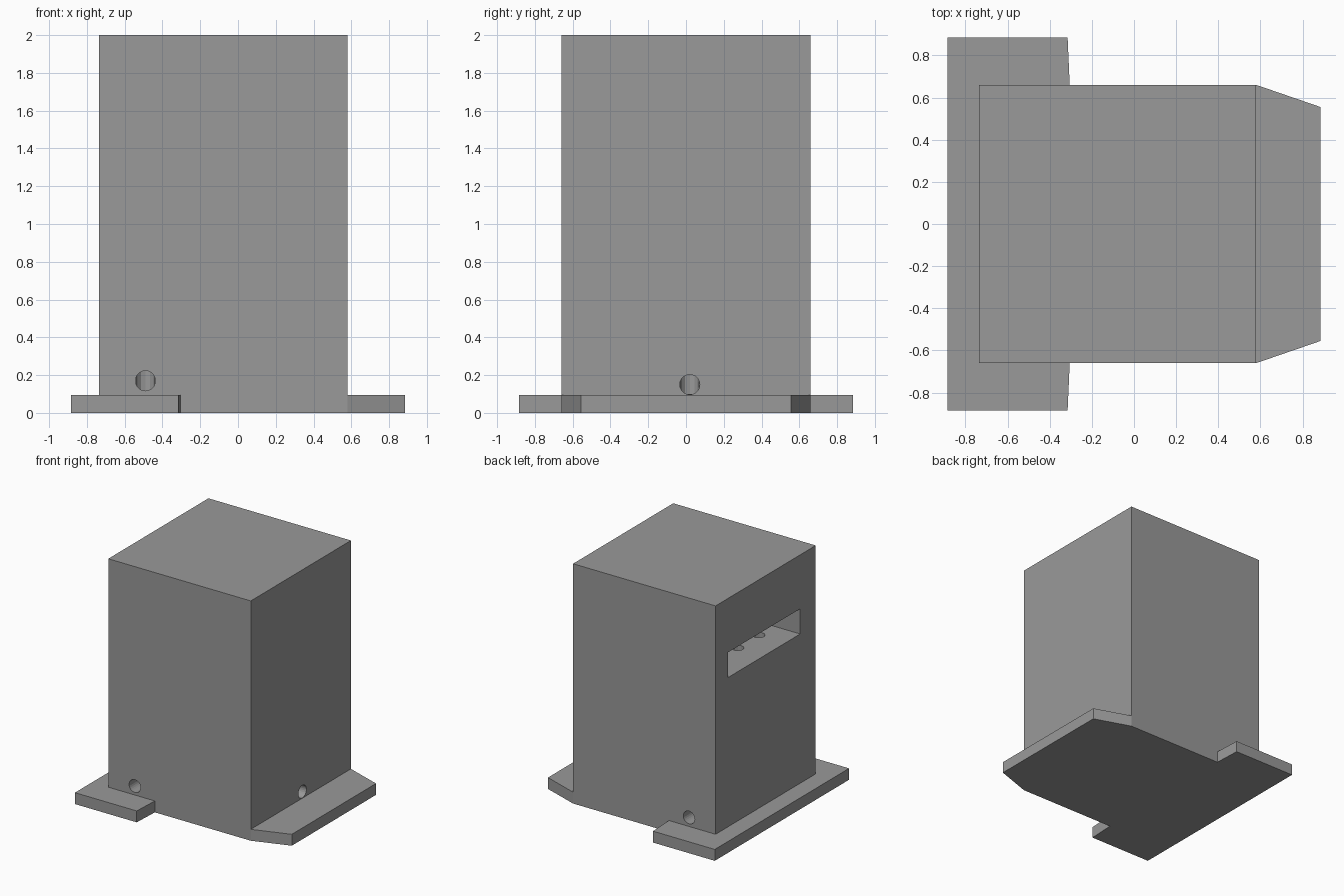
import bpy, bmesh
from math import pi
from mathutils import Matrix, Vector

cube = bpy.data.objects.get("Cube")
if cube:
    bpy.data.objects.remove(cube, do_unlink=True)

grey = bpy.data.materials.new("plain grey")
grey.use_nodes = True
colour = (0.32, 0.32, 0.32, 1)
grey.diffuse_color = colour
grey.node_tree.nodes["Principled BSDF"].inputs["Base Color"].default_value = colour

PLATE_TOP = 0.095
BORE_X = -0.49
BORE_Y = (-0.26, 0.02, 0.30)


def finish(name, bm):
    bmesh.ops.recalc_face_normals(bm, faces=bm.faces)
    mesh = bpy.data.meshes.new(name)
    bm.to_mesh(mesh)
    bm.free()
    mesh.materials.append(grey)
    obj = bpy.data.objects.new(name, mesh)
    bpy.context.collection.objects.link(obj)
    return obj


def box(name, low, high):
    low, high = Vector(low), Vector(high)
    bm = bmesh.new()
    place = Matrix.Translation((low + high) / 2) @ Matrix.Diagonal((high - low).to_4d())
    bmesh.ops.create_cube(bm, size=1, matrix=place)
    return finish(name, bm)


def rod(name, start, end, radius, sides):
    start, end = Vector(start), Vector(end)
    axis = end - start
    turn = axis.to_track_quat("Z", "Y").to_matrix().to_4x4()
    bm = bmesh.new()
    bmesh.ops.create_cone(bm, cap_ends=True, segments=sides, radius1=radius,
                          radius2=radius, depth=axis.length,
                          matrix=Matrix.Translation((start + end) / 2) @ turn)
    return finish(name, bm)


def cut(target, cutter):
    mod = target.modifiers.new(cutter.name, "BOOLEAN")
    mod.operation = "DIFFERENCE"
    mod.solver = "EXACT"
    mod.object = cutter
    cutter.hide_render = True
    cutter.hide_set(True)
    cutter.display_type = "WIRE"


# Base plate: half outline mirrored across y, then extruded
half = [(-0.885, 0.885), (-0.315, 0.885), (-0.305, 0.66), (0.58, 0.66), (0.885, 0.555)]
outline = half + [(x, -y) for x, y in reversed(half)]
bm = bmesh.new()
face = bm.faces.new([bm.verts.new((x, y, 0)) for x, y in outline])
grown = bmesh.ops.extrude_face_region(bm, geom=[face])
top = [v for v in grown["geom"] if isinstance(v, bmesh.types.BMVert)]
bmesh.ops.translate(bm, verts=top, vec=(0, 0, PLATE_TOP))
finish("base_plate", bm)

# Tower block
body = box("tower_block", (-0.735, -0.66, PLATE_TOP), (0.58, 0.66, 2))

# Slot in the side, with three shafts running down from its floor
cut(body, box("slot_cutter", (-0.9, -0.455, 1.34), (-0.27, 0.495, 1.55)))
for i, y in enumerate(BORE_Y):
    cut(body, rod(f"shaft_cutter_{i + 1}", (BORE_X, y, 0.1), (BORE_X, y, 1.45), 0.048, 12))

# Outlets leading from the foot of each shaft to the outside
cut(body, rod("front_outlet_cutter", (BORE_X, -0.8, 0.17), (BORE_X, BORE_Y[0], 0.17), 0.053, 24))
cut(body, rod("back_outlet_cutter", (BORE_X, 0.8, 0.17), (BORE_X, BORE_Y[2], 0.17), 0.053, 24))
cut(body, rod("side_outlet_cutter", (0.8, BORE_Y[1], 0.15), (BORE_X, BORE_Y[1], 0.15), 0.053, 24))
